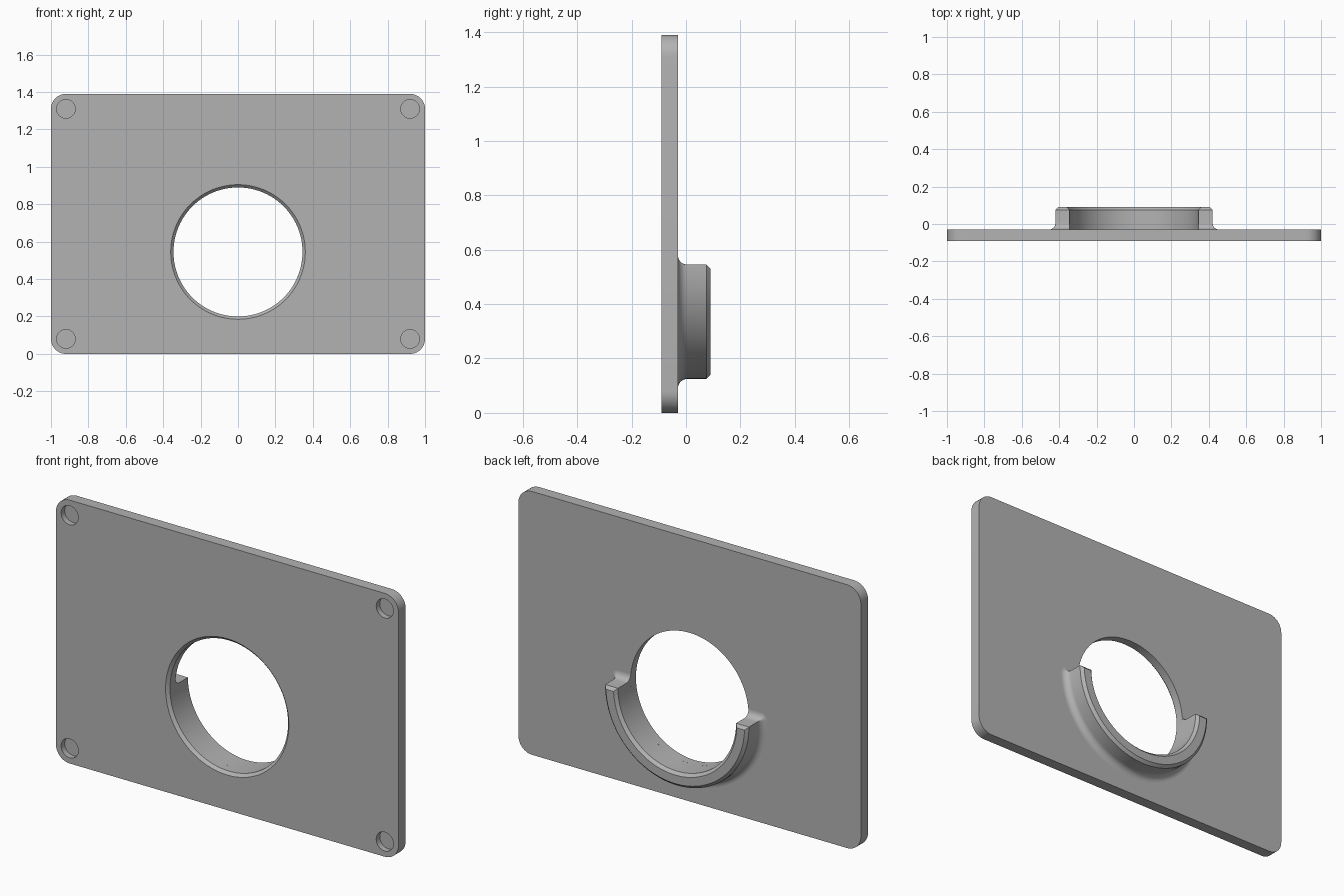
import bpy, bmesh
from math import sin, cos, pi, sqrt, radians

if "Cube" in bpy.data.objects:
    bpy.data.objects.remove(bpy.data.objects["Cube"], do_unlink=True)

HEIGHT, FRONT, BACK, TIP = 1.39, -0.09, -0.03, 0.09
HOLE_Z, HOLE_R, COLLAR_R = 0.545, 0.345, 0.42
CORNER, FILLET, CHAMFER = 0.08, 0.035, 0.015

grey = bpy.data.materials.new("mid grey")
grey.use_nodes = True
grey.diffuse_color = (0.45, 0.45, 0.45, 1)
grey.node_tree.nodes["Principled BSDF"].inputs["Base Color"].default_value = grey.diffuse_color


def arc(cx, cz, r, start, end, n):
    """Points of an arc in the x-z plane, angles in degrees."""
    angles = [radians(start + (end - start) * i / n) for i in range(n + 1)]
    return [(cx + r * cos(a), cz + r * sin(a)) for a in angles]


def loft(name, sections):
    """Closed solid through (y, outline) sections of equal point count."""
    bm = bmesh.new()
    rings = [[bm.verts.new((x, y, z)) for x, z in outline] for y, outline in sections]
    for a, b in zip(rings, rings[1:]):
        for i in range(len(a)):
            bm.faces.new((a[i - 1], a[i], b[i], b[i - 1]))
    bm.faces.new(rings[0])
    bm.faces.new(rings[-1])
    bmesh.ops.recalc_face_normals(bm, faces=bm.faces)
    mesh = bpy.data.meshes.new(name)
    bm.to_mesh(mesh)
    bm.free()
    obj = bpy.data.objects.new(name, mesh)
    mesh.materials.append(grey)
    bpy.context.collection.objects.link(obj)
    return obj


def select(obj):
    bpy.ops.object.select_all(action="DESELECT")
    obj.select_set(True)
    bpy.context.view_layer.objects.active = obj


def cut(target, cutter):
    select(target)
    mod = target.modifiers.new("cut", "BOOLEAN")
    mod.operation, mod.solver, mod.object = "DIFFERENCE", "EXACT", cutter
    bpy.ops.object.modifier_apply(modifier=mod.name)
    bpy.data.objects.remove(cutter, do_unlink=True)


def disc(x, z, r, n=96):
    return arc(x, z, r, 0, 360, n)[:-1]


# Plate with rounded corners
outline = []
for i, (sx, top) in enumerate([(1, 1), (-1, 1), (-1, 0), (1, 0)]):
    cz = HEIGHT - CORNER if top else CORNER
    outline += arc(sx * (1 - CORNER), cz, CORNER, 90 * i, 90 * i + 90, 10)
plate = loft("plate", [(FRONT, outline), (BACK, outline)])

# Round opening, chamfered at the front
over = 0.02
cut(plate, loft("opening_cutter", [
    (FRONT - over, disc(0, HOLE_Z, HOLE_R + CHAMFER + over)),
    (FRONT + CHAMFER, disc(0, HOLE_Z, HOLE_R)),
    (BACK + over, disc(0, HOLE_Z, HOLE_R))]))

# Blind corner pockets in the front
for x in (-0.92, 0.92):
    for z in (CORNER, HEIGHT - CORNER):
        pocket = disc(x, z, 0.05, 40)
        cut(plate, loft("pocket_cutter", [(FRONT - over, pocket), (FRONT + 0.03, pocket)]))


def collar_outline(grow, inner_r):
    """Half ring, widened by grow on the outside and at both ends."""
    r, g = COLLAR_R, max(grow, 0.0001)
    if grow > 0:
        left = arc(-r, HOLE_Z, g, 90, 180, 6)
        right = arc(r, HOLE_Z, g, 0, 90, 6)
        outer = arc(0, HOLE_Z, r + g, 180, 360, 64)[1:-1]
    else:
        top = HOLE_Z + grow
        left = [(-r - grow, top - g * i) for i in range(7)]
        right = [(-x, z) for x, z in reversed(left)]
        tilt = 2 if grow < 0 else 0
        outer = arc(0, HOLE_Z, r + grow, 180 + tilt, 360 - tilt, 64)[1:-1]
    # The inside follows the opening
    lift = math_asin(grow / inner_r)
    inner = arc(0, HOLE_Z, inner_r, lift, -180 - lift, 64)
    return left + outer + right + inner


def math_asin(v):
    from math import asin
    return asin(v) * 180 / pi


# Half collar on the back, with a concave fillet at its root and a chamfered tip
sections = []
for i in range(9):
    a = pi / 2 * i / 8
    sections.append((BACK + FILLET * (1 - cos(a)), collar_outline(FILLET * (1 - sin(a)), HOLE_R)))
sections[-1] = (BACK + FILLET, collar_outline(0, HOLE_R))
sections.append((TIP - CHAMFER, collar_outline(0, HOLE_R)))
sections.append((TIP, collar_outline(-CHAMFER, HOLE_R + CHAMFER)))
collar = loft("half_collar", sections)

for part in (plate, collar):
    select(part)
    bpy.ops.object.shade_smooth_by_angle(angle=radians(30))
